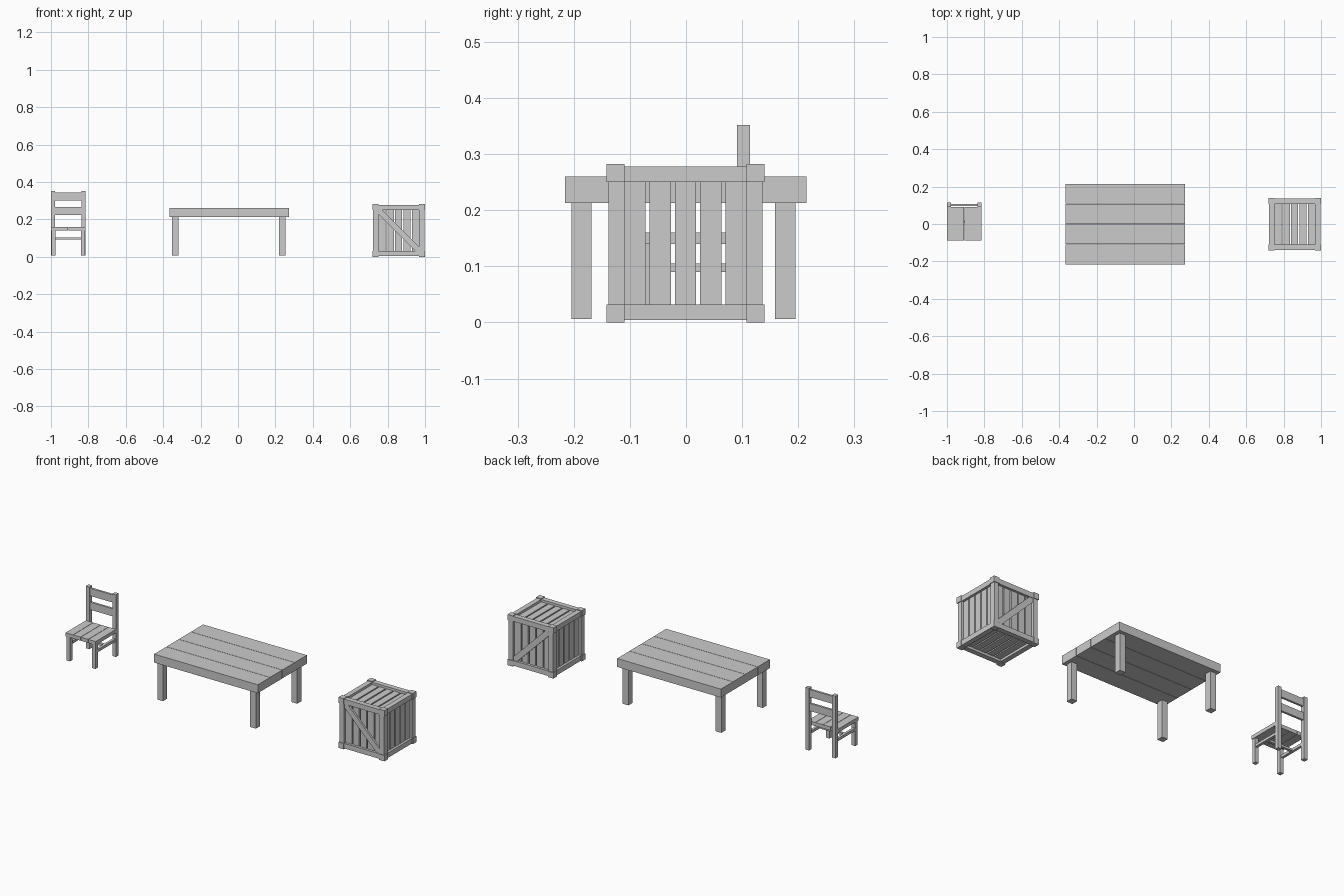
import bpy, bmesh
from math import atan2, hypot
from mathutils import Matrix, Vector

if "Cube" in bpy.data.objects:
    bpy.data.objects.remove(bpy.data.objects["Cube"])


def boxes(name, spans):
    """One object from boxes given as (x0, x1, y0, y1, z0, z1)."""
    bm = bmesh.new()
    for x0, x1, y0, y1, z0, z1 in spans:
        m = Matrix.Translation(((x0 + x1) / 2, (y0 + y1) / 2, (z0 + z1) / 2))
        bmesh.ops.create_cube(bm, size=1, matrix=m @ Matrix.Diagonal((x1 - x0, y1 - y0, z1 - z0, 1)))
    me = bpy.data.meshes.new(name)
    bm.to_mesh(me)
    bm.free()
    ob = bpy.data.objects.new(name, me)
    bpy.context.collection.objects.link(ob)
    return ob


def strips(a, b, n, gap):
    """Split a..b into n plank intervals separated by gaps."""
    w = (b - a - gap * (n - 1)) / n
    return [(a + i * (w + gap), a + i * (w + gap) + w) for i in range(n)]


# Table: four long planks on four square legs
boxes("table_top_planks", [(-.365, .273, a, b, .213, .26) for a, b in strips(-.216, .215, 4, .002)])
boxes("table_legs", [(x, x + .035, y, y + .036, .006, .213)
                     for x in (-.354, .218) for y in (-.204, .159)])

# Chair: seat planks, legs, back posts and slats
XL, XR, W = -1.0, -.815, .022
boxes("chair_seat_planks", [(a, b, -.087, .092, .14, .16) for a, b in strips(XL, XR, 4, .002)])
posts = (XL, XR - W)
boxes("chair_front_legs", [(x, x + W, -.085, -.063, .006, .14) for x in (XL + .003, XR - W - .003)])
boxes("chair_back_posts", [(x, x + W, .091, .114, .006, .352) for x in posts])
boxes("chair_back_slats", [(XL + W, XR - W, .096, .108, z, z + .042) for z in (.301, .224)])
boxes("chair_side_stretchers", [(x + .004, x + W - .004, -.064, .092, .09, .105) for x in posts])
boxes("chair_cross_stretcher", [(XL + .018, XR - .018, .005, .019, .092, .104)])

# Crate: bars along every cube edge, with oversized corner blocks
C = Vector((.859, -.001, .141))
O, I, B = .137, .109, .141
S = (-1, 1)


def crate(name, spans):
    boxes(name, spans).location = C


def edge(s, o=O):
    return (I, o) if s > 0 else (-o, -I)


L = (-I, I)
crate("crate_corner_blocks", [(*edge(i, B), *edge(j, B), *edge(k, B)) for i in S for j in S for k in S])
crate("crate_frame_bars", [s for i in S for j in S for s in (
    (*L, *edge(i), *edge(j)), (*edge(i), *L, *edge(j)), (*edge(i), *edge(j), *L))])

# Crate planks, slightly recessed on all six faces
for name, s in (("lower", -1), ("upper", 1)):
    d = tuple(sorted((s * .112, s * .124)))
    crate(f"crate_{name}_x_planks", [(*d, *p, *L) for p in strips(-I, I, 5, .007)])
    crate(f"crate_{name}_y_planks", [(*p, *d, *L) for p in strips(-I, I, 5, .007)])
    crate(f"crate_{name}_z_planks", [(*p, *L, *d) for p in strips(-I, I, 5, .007)])

# Diagonal braces on front and back, ends clipped to the frame opening
for name, s in (("front", -1), ("back", 1)):
    bm = bmesh.new()
    t = .022
    prof = [(-I, I), (-I + t, I), (I, -I + t), (I, -I), (I - t, -I), (-I, I - t)]
    f = bm.faces.new([bm.verts.new((x, s * .122, z)) for x, z in prof])
    ext = bmesh.ops.extrude_face_region(bm, geom=[f])
    bmesh.ops.translate(bm, vec=(0, s * .012, 0),
                        verts=[v for v in ext["geom"] if isinstance(v, bmesh.types.BMVert)])
    bmesh.ops.recalc_face_normals(bm, faces=bm.faces)
    me = bpy.data.meshes.new(f"crate_{name}_brace")
    bm.to_mesh(me)
    bm.free()
    ob = bpy.data.objects.new(me.name, me)
    ob.location = C
    bpy.context.collection.objects.link(ob)
